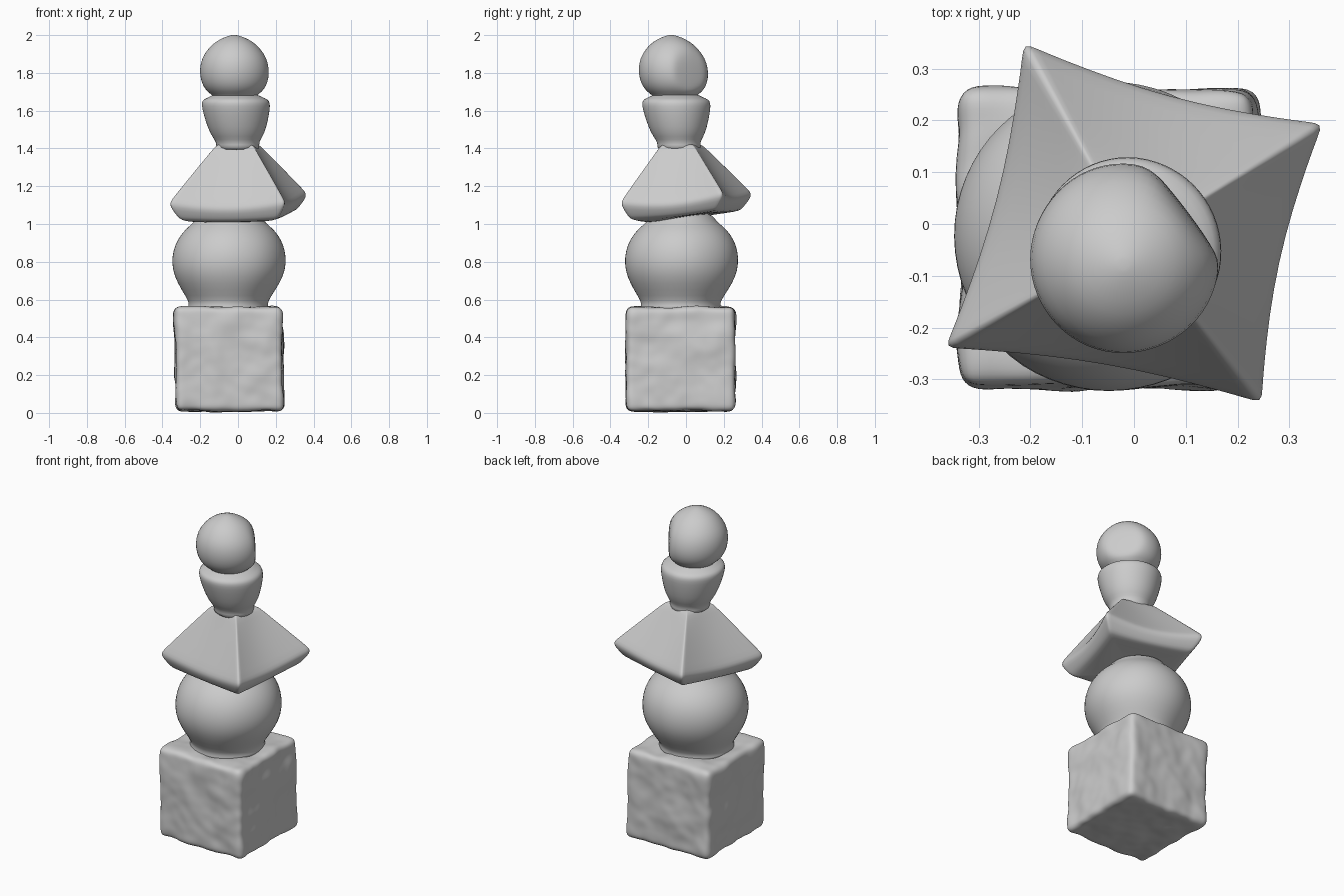
import bpy, bmesh, math
from mathutils import Vector, noise

if "Cube" in bpy.data.objects:
    bpy.data.objects.remove(bpy.data.objects["Cube"])


def finish(name, bm, levels=0):
    bmesh.ops.recalc_face_normals(bm, faces=bm.faces)
    for f in bm.faces:
        f.smooth = True
    me = bpy.data.meshes.new(name)
    bm.to_mesh(me)
    bm.free()
    ob = bpy.data.objects.new(name, me)
    bpy.context.collection.objects.link(ob)
    if levels:
        m = ob.modifiers.new("smooth", 'SUBSURF')
        m.levels = m.render_levels = levels
    return ob


def skin(rings):
    """Bridge closed rings of points and cap both ends."""
    bm = bmesh.new()
    vs = [[bm.verts.new(p) for p in r] for r in rings]
    n = len(rings[0])
    for a, b in zip(vs, vs[1:]):
        for i in range(n):
            j = (i + 1) % n
            bm.faces.new((a[i], a[j], b[j], b[i]))
    for ring, sign in ((vs[0], -1), (vs[-1], 1)):
        c = bm.verts.new(sum((v.co for v in ring), Vector()) / n)
        for i in range(n):
            bm.faces.new((ring[i], ring[(i + 1) % n], c))
    return bm


def turned(name, c0, c1, profile, chip=None, n=32):
    """Lathe a (z, radius) profile about a slightly leaning axis."""
    z0, z1 = profile[0][0], profile[-1][0]
    rings = []
    for z, r in profile:
        c = Vector(c0).lerp(Vector(c1), (z - z0) / (z1 - z0))
        ring = []
        for i in range(n):
            a = math.tau * i / n
            d = Vector((math.cos(a), math.sin(a))) * r
            d *= 1 + 0.015 * noise.noise((d.x * 6, d.y * 6, z * 5))
            if chip:  # flattened, worn side
                nrm = Vector(chip[:2]).normalized()
                over = d.dot(nrm) - chip[2]
                if over > 0:
                    d -= nrm * over * 0.85
            ring.append(Vector((c.x + d.x, c.y + d.y, z)))
        rings.append(ring)
    return finish(name, skin(rings), 1)


# Weathered cube base: rounded box with gentle surface noise
bm = bmesh.new()
bmesh.ops.create_cube(bm, size=1)
bmesh.ops.subdivide_edges(bm, edges=bm.edges[:], cuts=23, use_grid_fill=True)
half, rad = Vector((0.285, 0.287, 0.277)), 0.035
for v in bm.verts:
    p = Vector([v.co[i] * 2 * half[i] for i in range(3)])
    core = Vector([max(-half[i] + rad, min(half[i] - rad, p[i])) for i in range(3)])
    d = p - core
    if d.length > 0:
        d.normalize()
    p = core + d * rad
    p += d * (0.012 * noise.noise(p * 7) + 0.005 * noise.noise(p * 18))
    p.x -= 0.02 * p.z
    v.co = p + Vector((-0.047, -0.029, 0.284))
low = min(v.co.z for v in bm.verts)
for v in bm.verts:
    v.co.z -= low * (1 - v.co.z / 0.57)
finish("base_cube", bm, 1)

# Round body
turned("round_body", (-0.052, -0.028), (-0.045, -0.02),
       [(0.54, 0.225), (0.565, 0.21), (0.59, 0.21), (0.65, 0.25), (0.72, 0.29),
        (0.79, 0.305), (0.86, 0.298), (0.92, 0.275), (0.97, 0.237), (1.0, 0.20),
        (1.03, 0.17), (1.06, 0.15)])

# Tilted four-sided roof with drooping concave eaves
tips = [Vector(t) for t in ((-0.37, -0.242, 1.105), (0.25, -0.35, 1.11),
                            (0.37, 0.197, 1.155), (-0.216, 0.355, 1.155))]
apex = Vector((0.0, -0.033, 1.42))


def roof_ring(scale, bow, z_tip, sag, flat=0.0):
    """Square ring: z_tip is offset from the tips, flat blends toward apex height."""
    out, ts = [], (0, 0.04, 0.12, 0.3, 0.5, 0.7, 0.88, 0.96)
    for k in range(4):
        for t in ts:
            p = tips[k].lerp(tips[(k + 1) % 4], t)
            w = 4 * t * (1 - t)
            s = scale * (1 - bow * w)
            x = apex.x + (p.x - apex.x) * s
            y = apex.y + (p.y - apex.y) * s
            z = (p.z + z_tip - sag * w) * (1 - flat) + apex.z * flat
            out.append(Vector((x, y, z)))
    return out


finish("roof", skin([
    roof_ring(0.45, 0.0, -0.10, 0.0),
    roof_ring(0.76, 0.02, -0.092, 0.005),
    roof_ring(0.85, 0.04, -0.078, 0.01),
    roof_ring(0.91, 0.06, -0.05, 0.02),
    roof_ring(0.99, 0.08, -0.01, 0.03),
    roof_ring(0.985, 0.09, 0.015, 0.03),
    roof_ring(0.93, 0.09, 0.01, 0.03, 0.10),
    roof_ring(0.62, 0.09, 0.0, 0.03, 0.57),
    roof_ring(0.38, 0.06, 0.0, 0.0, 0.90),
    roof_ring(0.32, 0.0, 0.0, 0.0, 0.98),
    roof_ring(0.25, 0.0, 0.0, 0.0, 1.02)]), 1)

# Cup-shaped section
turned("cup", (0.0, -0.036), (-0.014, -0.055),
       [(1.39, 0.12), (1.42, 0.112), (1.445, 0.12), (1.48, 0.145), (1.55, 0.167),
        (1.61, 0.18), (1.64, 0.182), (1.66, 0.172), (1.672, 0.14), (1.69, 0.11)])

# Jewel finial, worn flat on its back-right side
turned("finial", (-0.017, -0.058), (-0.02, -0.078),
       [(1.66, 0.11), (1.68, 0.115), (1.7, 0.145), (1.73, 0.168), (1.77, 0.182),
        (1.82, 0.186), (1.88, 0.173), (1.93, 0.137), (1.965, 0.1), (1.99, 0.05),
        (2.0, 0.015)], chip=(0.8, 0.6, 0.145))
